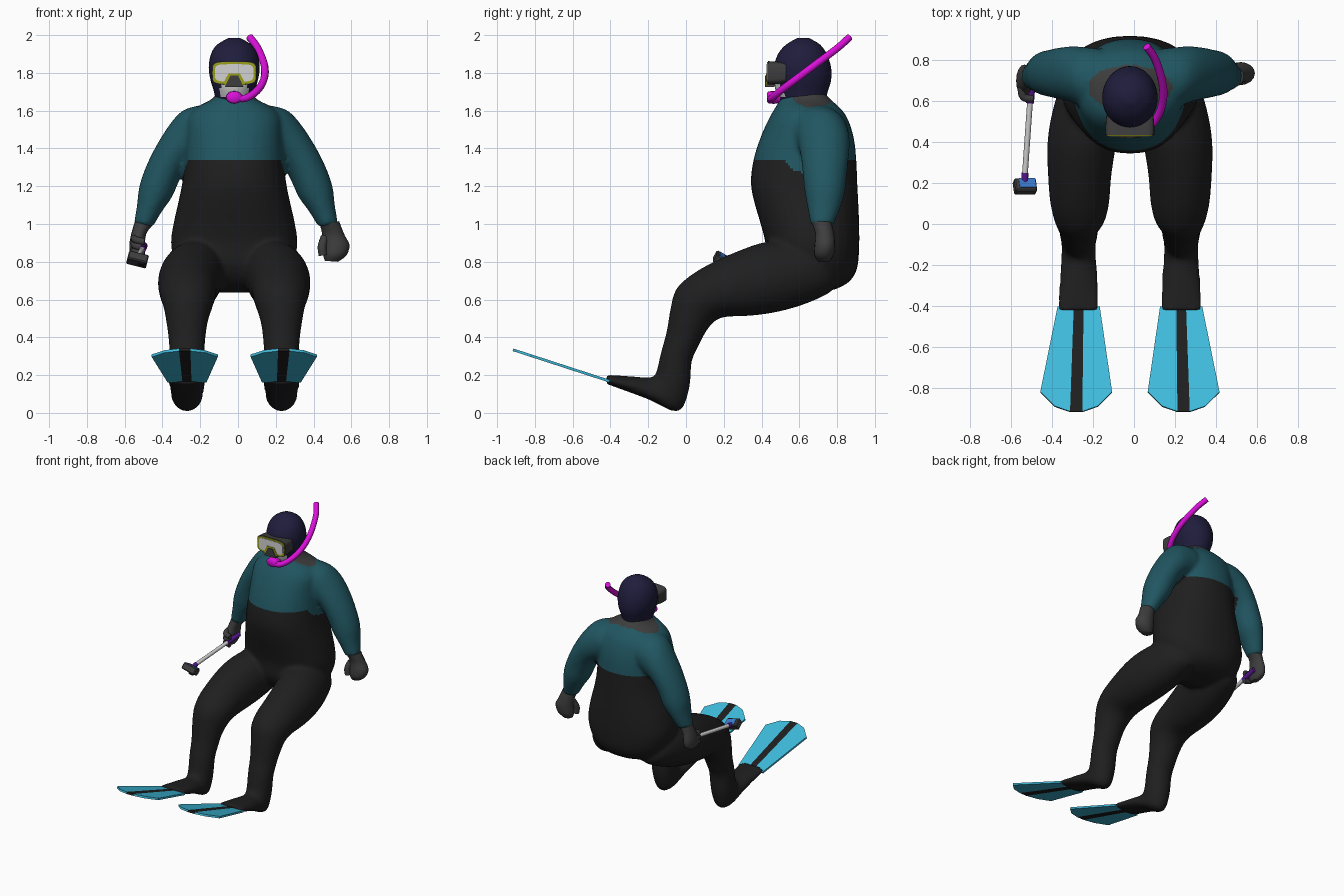
import bpy, bmesh, math
from mathutils import Vector, Euler

if "Cube" in bpy.data.objects:
    bpy.data.objects.remove(bpy.data.objects["Cube"])

CX = -0.02  # body centre line


def material(name, rgb):
    m = bpy.data.materials.new(name)
    m.diffuse_color = (*rgb, 1)
    m.use_nodes = True
    m.node_tree.nodes["Principled BSDF"].inputs["Base Color"].default_value = m.diffuse_color
    return m


BLACK = material("suit_black", (0.0135, 0.0135, 0.0135))
TEAL = material("suit_teal", (0.015, 0.093, 0.12))
GREY = material("dark_grey", (0.047, 0.047, 0.047))
NAVY = material("hood_navy", (0.014, 0.012, 0.045))
PINK = material("snorkel_magenta", (0.70, 0.005, 0.70))
CYAN = material("fin_cyan", (0.05, 0.50, 0.72))
WHITE = material("pale_grey", (0.65, 0.65, 0.65))
YELLOW = material("rim_yellow", (0.33, 0.35, 0.01))
PURPLE = material("grip_purple", (0.10, 0.008, 0.30))
BLUE = material("screen_blue", (0.045, 0.19, 0.60))


def smooth_path(pts, steps=3):
    """Catmull-Rom interpolation of equal-length number tuples."""
    out = []
    for i in range(len(pts) - 1):
        a, b, c, d = pts[max(i - 1, 0)], pts[i], pts[i + 1], pts[min(i + 2, len(pts) - 1)]
        for k in range(steps):
            t = k / steps
            out.append(tuple(0.5 * (2 * q + (r - p) * t + (2 * p - 5 * q + 4 * r - s) * t * t
                                    + (3 * q - p - 3 * r + s) * t ** 3)
                             for p, q, r, s in zip(a, b, c, d)))
    return out + [pts[-1]]


def finish(name, bm, mats, rule=None, smooth=40):
    if rule:
        for f in bm.faces:
            f.material_index = rule(f.calc_center_median())
    bmesh.ops.recalc_face_normals(bm, faces=bm.faces[:])
    me = bpy.data.meshes.new(name)
    bm.to_mesh(me)
    bm.free()
    for m in mats:
        me.materials.append(m)
    ob = bpy.data.objects.new(name, me)
    bpy.context.collection.objects.link(ob)
    if smooth:
        bpy.ops.object.select_all(action='DESELECT')
        ob.select_set(True)
        bpy.context.view_layer.objects.active = ob
        bpy.ops.object.shade_smooth_by_angle(angle=math.radians(smooth))
    return ob


def baked(ob):
    """Evaluated mesh of a helper object, which is then removed."""
    me = bpy.data.meshes.new_from_object(ob.evaluated_get(bpy.context.evaluated_depsgraph_get()))
    bpy.data.objects.remove(ob)
    bm = bmesh.new()
    bm.from_mesh(me)
    return bm


def skin(bm, rings, sides=24, power=2.0):
    """Closed skin through rings given as (centre, half axis u, half axis v)."""
    rows = []
    for c, u, v in rings:
        row = []
        for k in range(sides):
            a = 2 * math.pi * k / sides
            ca, sa = math.cos(a), math.sin(a)
            row.append(bm.verts.new(c + u * math.copysign(abs(ca) ** (2 / power), ca)
                                    + v * math.copysign(abs(sa) ** (2 / power), sa)))
        rows.append(row)
    for r, s in zip(rows, rows[1:]):
        for k in range(sides):
            n = (k + 1) % sides
            bm.faces.new((r[k], r[n], s[n], s[k]))
    bm.faces.new(rows[0])
    bm.faces.new(rows[-1])


def loft(name, rings, mats, rule=None, sides=24, power=2.0, smooth=50):
    bm = bmesh.new()
    skin(bm, rings, sides, power)
    return finish(name, bm, mats, rule, smooth)


def side_rings(pts, s=1):
    """Rings from (half width, x offset, front y, front z, back y, back z)."""
    res = []
    for hw, dx, yf, zf, yb, zb in smooth_path(pts):
        f, b = Vector((CX + s * dx, yf, zf)), Vector((CX + s * dx, yb, zb))
        res.append(((f + b) / 2, Vector((hw, 0, 0)), (f - b) / 2))
    return res


def arm_rings(pts, s, k=1.0):
    """Rings from (half depth, y, outer x, outer z, inner x, inner z)."""
    res = []
    for hy, y, xo, zo, xi, zi in smooth_path(pts):
        o, i = Vector((CX + s * k * xo, y, zo)), Vector((CX + s * k * xi, y, zi))
        res.append(((o + i) / 2, (o - i) / 2, Vector((0, hy, 0))))
    return res


def tube(name, pts, radius, mat, steps=4):
    cu = bpy.data.curves.new(name, 'CURVE')
    cu.dimensions = '3D'
    cu.bevel_depth, cu.bevel_resolution, cu.use_fill_caps = radius, 3, True
    path = smooth_path(pts, steps)
    sp = cu.splines.new('POLY')
    sp.points.add(len(path) - 1)
    for p, q in zip(sp.points, path):
        p.co = (*q, 1)
    tmp = bpy.data.objects.new(name + "_path", cu)
    bpy.context.collection.objects.link(tmp)
    return finish(name, baked(tmp), [mat], lambda c: 0)


def box(name, loc, size, rot, mat, bevel=0.0):
    bm = bmesh.new()
    bmesh.ops.create_cube(bm, size=1)
    bmesh.ops.scale(bm, vec=size, verts=bm.verts[:])
    if bevel:
        bmesh.ops.bevel(bm, geom=bm.edges[:], offset=bevel, segments=1, affect='EDGES')
    ob = finish(name, bm, [mat], smooth=0)
    ob.location, ob.rotation_euler = loc, rot


def plate(name, outline, y, depth, mat):
    """Flat x-z outline extruded along y."""
    bm = bmesh.new()
    f = bm.faces.new([bm.verts.new((CX + x, y, z)) for x, z in outline])
    g = bmesh.ops.extrude_face_region(bm, geom=[f])['geom']
    bmesh.ops.translate(bm, vec=(0, depth, 0), verts=[v for v in g if isinstance(v, bmesh.types.BMVert)])
    bm.faces.new([v for v in f.verts]) if not f.is_valid else None
    finish(name, bm, [mat], smooth=0)


# Wetsuit: torso, arms and legs fused into one smooth skin
torso = [(.11, 0, .62, .635, .78, .65), (.23, 0, .50, .68, .86, .69), (.30, 0, .43, .78, .905, .76),
         (.335, 0, .42, .90, .917, .87), (.322, 0, .395, 1.0, .917, 1.0), (.295, 0, .36, 1.12, .912, 1.12),
         (.275, 0, .343, 1.22, .907, 1.22), (.262, 0, .357, 1.34, .902, 1.34), (.257, 0, .395, 1.46, .888, 1.46),
         (.25, 0, .44, 1.56, .855, 1.56), (.20, 0, .475, 1.62, .815, 1.615), (.12, 0, .50, 1.66, .765, 1.66),
         (.09, 0, .54, 1.70, .73, 1.70)]
arm = [(.14, .69, .12, 1.635, .06, 1.40), (.155, .70, .20, 1.625, .10, 1.36), (.147, .715, .275, 1.60, .15, 1.34),
       (.138, .73, .34, 1.53, .21, 1.33), (.127, .735, .41, 1.42, .26, 1.29), (.117, .735, .465, 1.31, .295, 1.22),
       (.107, .735, .503, 1.20, .33, 1.14), (.087, .73, .515, 1.10, .38, 1.07), (.06, .72, .532, 1.0, .43, .985)]
leg = [(.09, .15, .68, .90, .79, .76), (.14, .185, .58, .92, .79, .66), (.167, .213, .42, .905, .65, .583),
       (.168, .235, .30, .867, .48, .533), (.155, .245, .15, .802, .33, .513), (.146, .245, .03, .733, .21, .508),
       (.13, .245, -.053, .655, .15, .483), (.11, .25, -.083, .55, .10, .42), (.097, .25, -.103, .43, .06, .34),
       (.092, .25, -.133, .32, .03, .27), (.087, .25, -.163, .20, .018, .13), (.083, .25, -.20, .188, -.04, .006),
       (.092, .25, -.28, .193, -.20, .072), (.104, .25, -.42, .202, -.42, .153)]
bm = bmesh.new()
skin(bm, side_rings(torso), 32, 2.2)
for s, k in ((-1, 1.0), (1, 1.035)):
    skin(bm, arm_rings(arm, s, k))
    skin(bm, side_rings(leg, s))
suit = finish("suit_parts", bm, [BLACK], smooth=0)
rem = suit.modifiers.new("fuse", 'REMESH')
rem.mode, rem.voxel_size = 'VOXEL', .014
sm = suit.modifiers.new("soften", 'SMOOTH')
sm.factor, sm.iterations = .5, 6
bm = baked(suit)
bmesh.ops.bisect_plane(bm, geom=bm.verts[:] + bm.edges[:] + bm.faces[:], plane_co=(0, 0, 1.34), plane_no=(0, 0, 1))


def suit_colour(c):
    d = abs(c.x - CX)
    if c.z > 1.60 and (d / .205) ** 2 + ((c.y - .665) / .11) ** 2 < 1:
        return 2  # collar
    return int(c.z > 1.34 or (c.z > .97 and d > .245 + (1.34 - c.z) * .33))


finish("wetsuit", bm, [BLACK, TEAL, GREY], suit_colour, 60)

# Hooded head with the bare lower face
head = [(.095, 0, .52, 1.62, .735, 1.64), (.107, 0, .477, 1.70, .75, 1.70), (.125, 0, .467, 1.76, .768, 1.76),
        (.135, 0, .465, 1.83, .768, 1.83), (.123, 0, .487, 1.90, .745, 1.90),
        (.09, 0, .53, 1.95, .71, 1.95), (.03, 0, .59, 1.985, .65, 1.985)]
loft("head", side_rings(head), [NAVY, WHITE],
     lambda c: int(c.y < .52 and 1.67 < c.z < 1.76 and abs(c.x - CX) < .075), sides=40)

# Diving mask: body, rim, lens and nose pocket
MZ = 1.80


def mask_layer(name, sizes, mat):
    loft(name, [(Vector((CX, y, MZ)), Vector((w, 0, 0)), Vector((0, 0, h))) for y, w, h in sizes],
         [mat], sides=32, power=5, smooth=30)


mask_layer("mask_body", ((.53, .115, .054), (.48, .119, .060), (.434, .119, .062)), GREY)
mask_layer("mask_rim", ((.430, .114, .0575), (.438, .114, .0575)), YELLOW)
mask_layer("mask_lens", ((.427, .102, .046), (.435, .102, .046)), WHITE)
plate("nose_rim", [(-.062, 1.737), (.062, 1.737), (.03, 1.798), (-.03, 1.798)], .424, .008, YELLOW)
plate("nose_pocket", [(-.05, 1.724), (.05, 1.724), (.02, 1.786), (-.02, 1.786)], .419, .05, GREY)

# Snorkel with mouthpiece
tube("snorkel", [(CX, .45, 1.667), (.04, .455, 1.666), (.10, .50, 1.705), (.137, .58, 1.765), (.14, .68, 1.84),
                 (.105, .80, 1.93), (.062, .865, 1.988)], .02, PINK)
loft("mouthpiece", [(Vector((CX, y, 1.67)), Vector((w, 0, 0)), Vector((0, 0, w * .75)))
                    for y, w in ((.428, .03), (.437, .043), (.465, .045), (.50, .038))], [PINK], sides=16)


def fin(name, s):
    """Flat flared blade with a dark centre stripe and rounded tip."""
    bm = bmesh.new()
    rows = []
    for t in (0, .25, .5, .75, 1):
        hw = .103 + .072 * t
        st = (.024 + .006 * t) / hw
        row = []
        for u in (-1, -.6, -st, st, .6, 1):
            y = -.405 - .415 * t - .097 * t * (1 - abs(u) ** 2.5)
            z = .168 + (-.405 - y) * .325
            row.append(bm.verts.new((CX + s * (.25 + .012 * t) + u * hw, y, z)))
        rows.append(row)
    top = []
    for r, q in zip(rows, rows[1:]):
        for k in range(5):
            f = bm.faces.new((r[k], r[k + 1], q[k + 1], q[k]))
            f.material_index = int(k == 2)
    ob = finish(name, bm, [CYAN, BLACK], smooth=0)
    mod = ob.modifiers.new("thickness", 'SOLIDIFY')
    mod.thickness, mod.offset = .014, 0


fin("right_fin", -1)
fin("left_fin", 1)

# Open glove
loft("left_glove", arm_rings([(.052, .72, .555, 1.015, .455, .99), (.05, .735, .585, .94, .465, .95),
                              (.055, .735, .61, .89, .47, .89), (.052, .73, .595, .835, .47, .84),
                              (.03, .73, .55, .80, .48, .805)], 1), [GREY], sides=16)
tube("left_thumb", [(.46, .72, .93), (.445, .70, .88), (.45, .70, .835)], .023, GREY)

# Glove gripping the stick
loft("right_glove", arm_rings([(.052, .72, .525, 1.015, .435, .99), (.06, .71, .545, .95, .465, .95),
                               (.078, .70, .555, .89, .475, .89), (.068, .695, .55, .845, .48, .845),
                               (.03, .69, .53, .82, .49, .82)], -1), [GREY], sides=16)
for i in range(3):
    z = .925 - i * .032
    tube("right_finger_%d" % (i + 1), [(-.55, .67, z), (-.54, .62, z - .01), (-.495, .61, z - .02)], .019, GREY)

# Stick: grip, pole, mount
tube("stick_grip", [(-.497, .72, .885), (-.507, .59, .866)], .019, PURPLE, 1)
tube("stick_pole", [(-.507, .60, .867), (-.533, .23, .82)], .014, WHITE, 1)
tube("stick_mount", [(-.532, .25, .822), (-.534, .20, .815)], .017, PURPLE, 1)

# Camera with rear screen
tilt = Euler((math.radians(60), math.radians(14), 0))
cam = Vector((-.532, .183, .812))
box("camera_body", cam, (.108, .050, .07), tilt, GREY, .006)
box("camera_screen", cam + tilt.to_matrix() @ Vector((.008, .025, -.006)), (.082, .008, .05), tilt, BLUE)
box("camera_lens", cam + tilt.to_matrix() @ Vector((.025, -.027, .01)), (.032, .014, .032), tilt, BLACK, .004)
